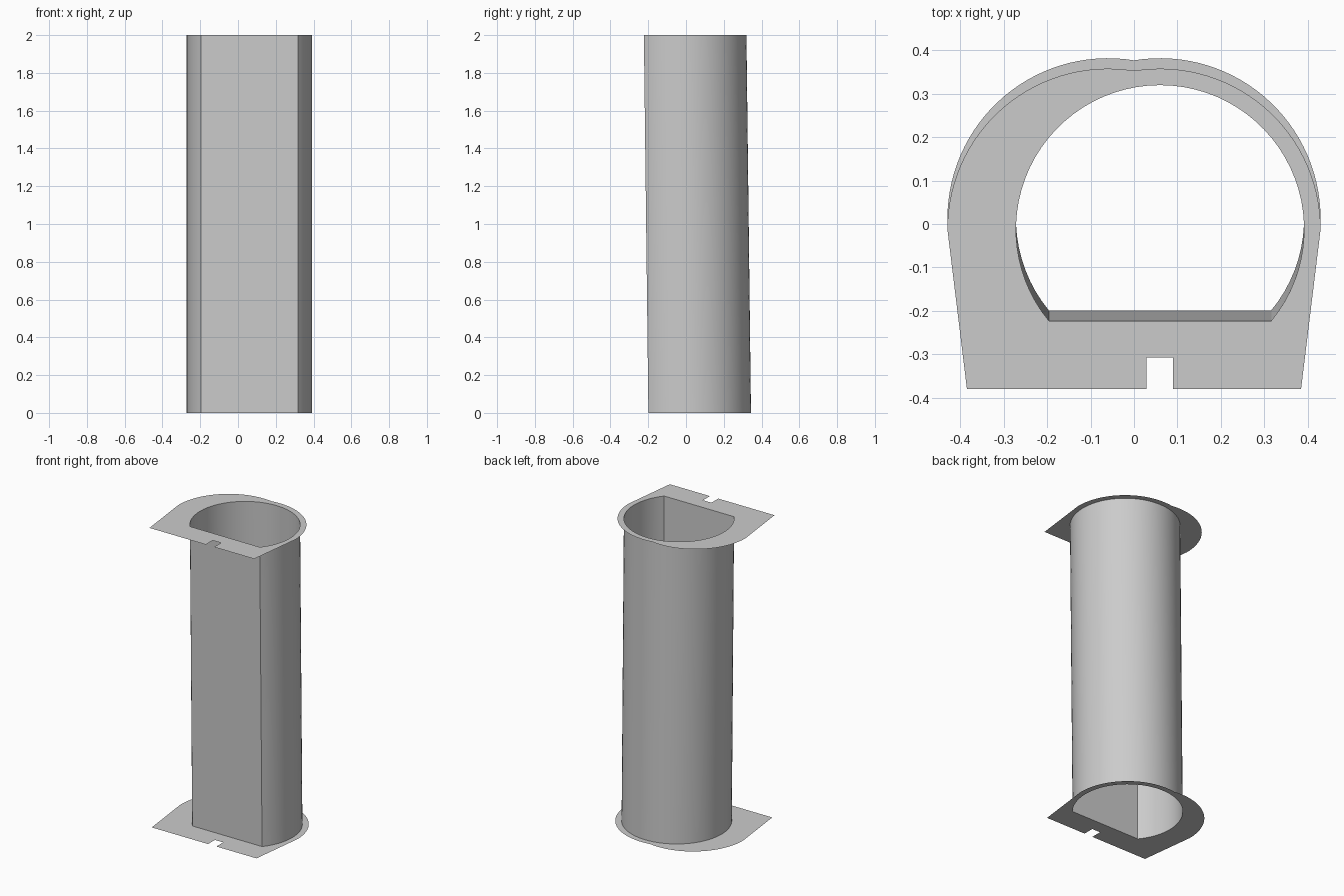
import bpy
import bmesh
from math import radians, cos, sin, asin, acos, degrees

if "Cube" in bpy.data.objects:
    bpy.data.objects.remove(bpy.data.objects["Cube"])

HEIGHT = 2.0
SHIFT = 0.012          # the tunnel slopes: start at +SHIFT in y, end at -SHIFT


def arc(cx, cy, r, a0, a1, n):
    return [(cx + r * cos(radians(a0 + (a1 - a0) * i / n)),
             cy + r * sin(radians(a0 + (a1 - a0) * i / n))) for i in range(n + 1)]


def finish(name, bm):
    mesh = bpy.data.meshes.new(name)
    bm.to_mesh(mesh)
    bm.free()
    obj = bpy.data.objects.new(name, mesh)
    bpy.context.collection.objects.link(obj)
    return obj


# Bore profile: circle cut by a flat floor
R_BORE, FLOOR = 0.332, 0.211
start = -degrees(asin(FLOOR / R_BORE))
bore = arc(0.06, 0, R_BORE, start, 180 - start, 56)

# Outer profile: two overlapping arcs, tapered walls, flat base with a drain notch
R_OUT, OFF = 0.37, 0.06
crown = degrees(acos(-OFF / R_OUT))
right = arc(OFF, 0, R_OUT, 0, crown, 30)
left = [(-x, y) for x, y in reversed(right[:-1])]
base = -0.368
outer = right + left + [(-0.385, base), (0.029, base), (0.029, -0.296),
                        (0.09, -0.296), (0.09, base), (0.385, base)]


# End plate: thin flat ring between outer profile and bore
def end_plate(name, y, z):
    bm = bmesh.new()
    edges = []
    for loop in (outer, bore):
        vs = [bm.verts.new((px, py + y, z)) for px, py in loop]
        edges += [bm.edges.new((vs[i - 1], vs[i])) for i in range(len(vs))]
    bmesh.ops.triangle_fill(bm, edges=edges, use_beauty=True, normal=(0, 0, 1))
    bmesh.ops.dissolve_limit(bm, angle_limit=radians(1), verts=[], edges=bm.edges[:])
    return finish(name, bm)


end_plate("lower_end_plate", SHIFT, 0)
end_plate("upper_end_plate", -SHIFT, HEIGHT)

# Tunnel wall: bore profile swept between the two plates
bm = bmesh.new()
lo = [bm.verts.new((x, y + SHIFT, 0)) for x, y in bore]
hi = [bm.verts.new((x, y - SHIFT, HEIGHT)) for x, y in bore]
for i in range(len(bore)):
    bm.faces.new((lo[i - 1], lo[i], hi[i], hi[i - 1]))
wall = finish("tunnel_wall", bm)
bpy.context.view_layer.objects.active = wall
wall.select_set(True)
bpy.ops.object.shade_smooth_by_angle(angle=radians(30))
